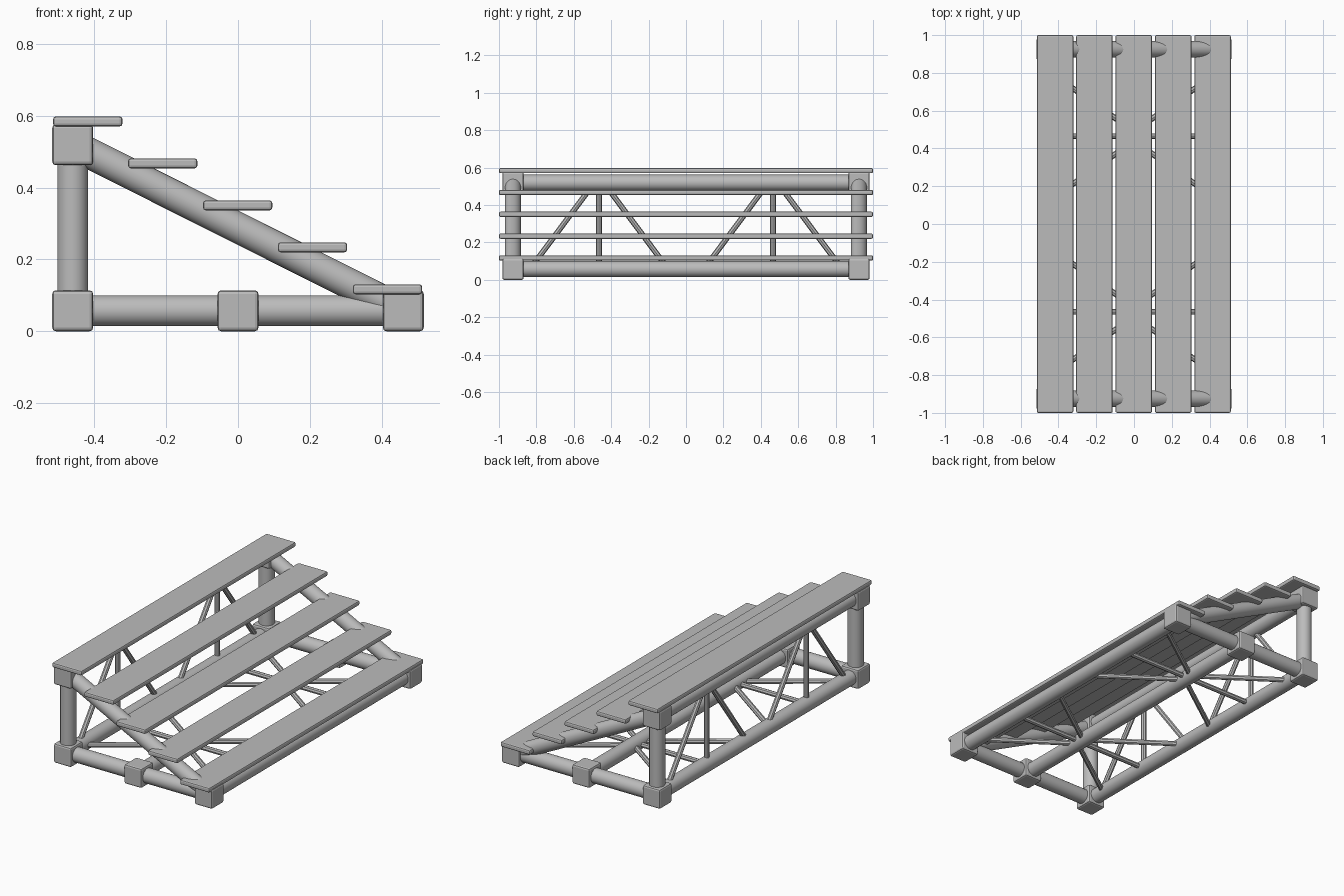
import bpy
import math
from mathutils import Vector

cube = bpy.data.objects.get("Cube")
if cube:
    bpy.data.objects.remove(cube, do_unlink=True)

grey = bpy.data.materials.new("plain grey")
grey.use_nodes = True
grey.diffuse_color = (0.5, 0.5, 0.5, 1)
grey.node_tree.nodes["Principled BSDF"].inputs["Base Color"].default_value = (0.5, 0.5, 0.5, 1)

HALF, END = 0.46, 0.925      # frame half width and half length
LOW, HIGH = 0.057, 0.519     # lower and upper pipe heights
JOINT, PIPE, STRUT = 0.114, 0.043, 0.015


def block(name, centre, size, bevel):
    bpy.ops.mesh.primitive_cube_add(size=1, location=centre)
    ob = bpy.context.object
    ob.name = name
    ob.scale = size
    bpy.ops.object.transform_apply(location=False, rotation=False, scale=True)
    ob.data.materials.append(grey)
    mod = ob.modifiers.new("rounded edges", 'BEVEL')
    mod.width = bevel
    mod.segments = 2
    return ob


def rod(name, a, b, radius, sides):
    a, b = Vector(a), Vector(b)
    bpy.ops.mesh.primitive_cylinder_add(vertices=sides, radius=radius,
                                        depth=(b - a).length, location=(a + b) / 2)
    ob = bpy.context.object
    ob.name = name
    ob.rotation_euler = (b - a).to_track_quat('Z', 'Y').to_euler()
    ob.data.materials.append(grey)
    bpy.ops.object.shade_smooth_by_angle(angle=math.radians(35))
    return ob


corners = {"back_low": (-HALF, LOW), "middle_low": (0, LOW),
           "front_low": (HALF, LOW), "back_high": (-HALF, HIGH)}

# Long pipes and the joint blocks at their ends
for label, (x, z) in corners.items():
    rod(label + "_long_pipe", (x, -END, z), (x, END, z), PIPE, 32)
    for side in (-1, 1):
        block(label + "_joint", (x, side * END, z), (JOINT,) * 3, 0.01)

# End frames: base pipe, upright post and sloping beam
for side in (-1, 1):
    y = side * END
    rod("base_pipe", (-HALF, y, LOW), (HALF, y, LOW), PIPE, 32)
    rod("upright_post", (-HALF, y, LOW), (-HALF, y, HIGH), PIPE, 32)
    rod("sloping_beam", (-HALF, y, HIGH), (HALF, y, LOW), PIPE, 32)

# Bracing fans: each spreads from one pipe to a neighbouring pipe
fans = (("back_brace", "back_high", "back_low", 0.37),
        ("floor_back_brace", "middle_low", "back_low", 0.35),
        ("floor_front_brace", "middle_low", "front_low", 0.35))
for name, top, foot, spread in fans:
    (x1, z1), (x2, z2) = corners[top], corners[foot]
    for bay in (-0.465, 0.465):
        for lean in (-1, 0, 1):
            rod(name, (x1, bay + lean * 0.025, z1),
                (x2, bay + lean * spread, z2), STRUT, 8)

# Stepped planks
for i in range(5):
    block("step_plank", (-0.418 + i * 0.2085, 0, 0.584 - i * 0.1168),
          (0.193, 2, 0.028), 0.008)
